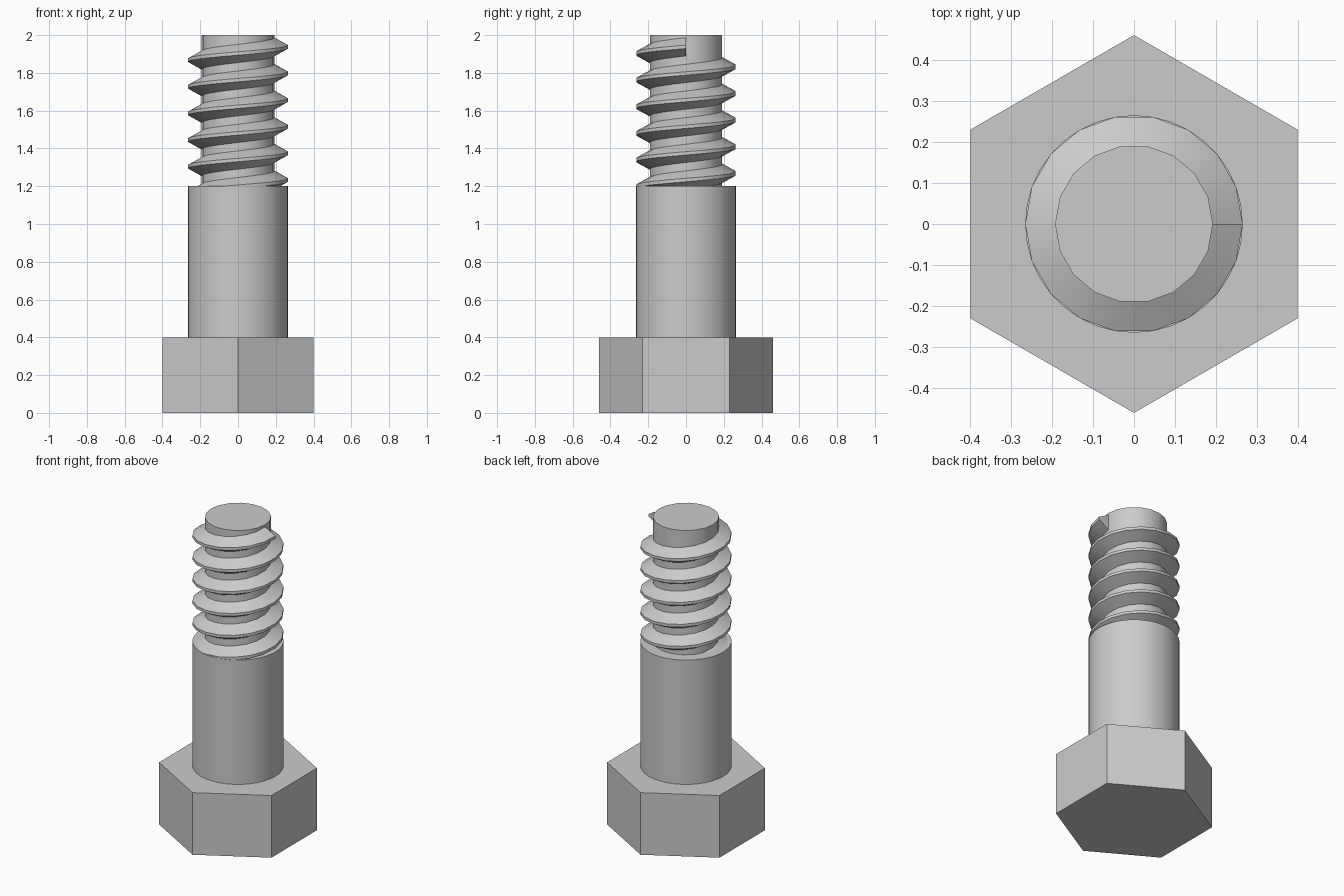
import bpy
import bmesh
from math import cos, sin, pi, radians

cube = bpy.data.objects.get("Cube")
if cube:
    bpy.data.objects.remove(cube)

steel = bpy.data.materials.new("grey_steel")
steel.use_nodes = True
GREY = (0.6, 0.6, 0.6, 1)
steel.diffuse_color = GREY
steel.node_tree.nodes["Principled BSDF"].inputs["Base Color"].default_value = GREY

MAJOR, MINOR = 0.266, 0.193     # crest and root radii
PITCH, SIDES, TURNS = 0.141, 18, 6
END_Z = 1.938                   # thread centre height at its top end


def finish(name, bm, smooth):
    bmesh.ops.recalc_face_normals(bm, faces=bm.faces)
    mesh = bpy.data.meshes.new(name)
    bm.to_mesh(mesh)
    bm.free()
    mesh.materials.append(steel)
    obj = bpy.data.objects.new(name, mesh)
    bpy.context.collection.objects.link(obj)
    if smooth:
        bpy.ops.object.select_all(action='DESELECT')
        obj.select_set(True)
        bpy.context.view_layer.objects.active = obj
        bpy.ops.object.shade_smooth_by_angle(angle=radians(30))
    return obj


def prism(name, radius, sides, z0, z1, turn=0.0, smooth=True):
    bm = bmesh.new()
    ring = [bm.verts.new((radius * cos(turn + 2 * pi * i / sides),
                          radius * sin(turn + 2 * pi * i / sides), z0))
            for i in range(sides)]
    base = bm.faces.new(ring)
    top = bmesh.ops.extrude_face_region(bm, geom=[base], use_keep_orig=True)
    moved = [v for v in top["geom"] if isinstance(v, bmesh.types.BMVert)]
    bmesh.ops.translate(bm, verts=moved, vec=(0, 0, z1 - z0))
    return finish(name, bm, smooth)


# Hexagonal head, plain shank and threaded core
prism("hex_head", 0.4 / cos(pi / 6), 6, 0, 0.4, turn=pi / 2, smooth=False)
prism("shank", MAJOR, 2 * SIDES, 0.4, 1.2)
prism("thread_core", MINOR, SIDES, 1.15, 2.0)

# Helical ridge: a trapezoid section swept around the core, with flat ends
section = [(MINOR - 0.003, -0.05), (MAJOR, -0.009), (MAJOR, 0.009), (MINOR - 0.003, 0.05)]
bm = bmesh.new()
steps = SIDES * TURNS
rings = []
for i in range(steps + 1):
    a = 2 * pi * i / SIDES
    z = END_Z - PITCH * (steps - i) / SIDES
    rings.append([bm.verts.new((r * cos(a), r * sin(a), z + dz)) for r, dz in section])
for low, high in zip(rings, rings[1:]):
    for k in range(4):
        j = (k + 1) % 4
        bm.faces.new((low[k], low[j], high[j], high[k]))
bm.faces.new(rings[0])
bm.faces.new(rings[-1])
finish("thread_ridge", bm, True)
